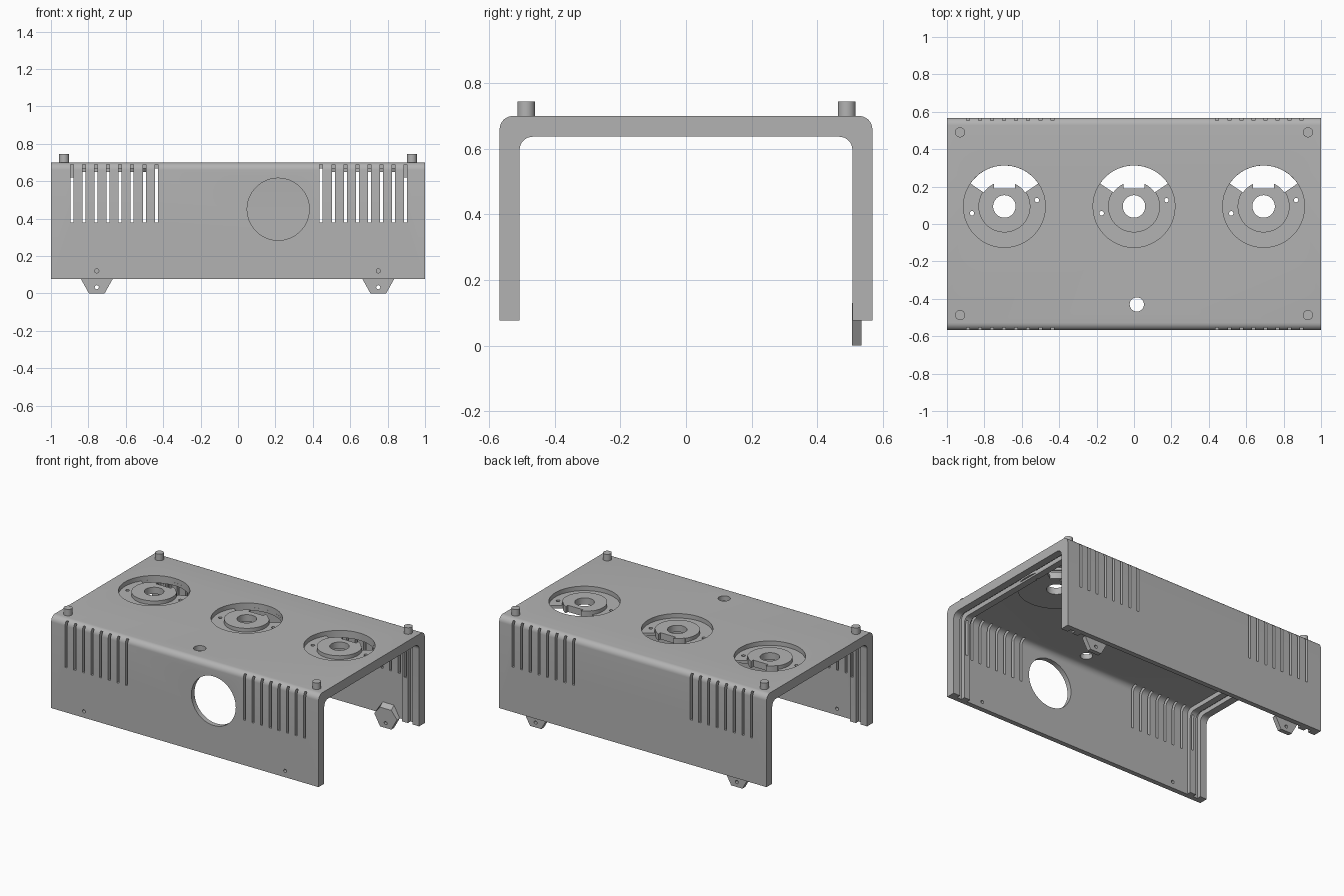
import bpy, bmesh
from math import sin, cos, pi, radians

cube = bpy.data.objects.get("Cube")
if cube:
    bpy.data.objects.remove(cube, do_unlink=True)

grey = bpy.data.materials.new("plain grey")
grey.use_nodes = True
colour = (0.45, 0.45, 0.45, 1)
grey.diffuse_color = colour
grey.node_tree.nodes["Principled BSDF"].inputs["Base Color"].default_value = colour

PLACE = {"x": lambda u, v, d: (d, u, v),
         "y": lambda u, v, d: (u, d, v),
         "z": lambda u, v, d: (u, v, d)}


def prism(points, axis, low, high):
    """Outline and depth range of one straight extrusion."""
    return points, axis, low, high


def arc(cx, cy, r, start, end, steps):
    return [(cx + r * cos(radians(start + (end - start) * i / steps)),
             cy + r * sin(radians(start + (end - start) * i / steps)))
            for i in range(steps + 1)]


def disc(u, v, r, axis, low, high, sides=48):
    return prism(arc(u, v, r, 0, 360, sides)[:-1], axis, low, high)


def box(x0, x1, y0, y1, z0, z1):
    return prism([(x0, y0), (x1, y0), (x1, y1), (x0, y1)], "z", z0, z1)


def arch(half, top, bottom, r, low, high):
    """Solid block with rounded upper edges, running along x."""
    outline = [(half, bottom)] + arc(half - r, top - r, r, 0, 90, 8)
    outline += arc(r - half, top - r, r, 90, 180, 8) + [(-half, bottom)]
    return prism(outline, "x", low, high)


def build(name, prisms):
    bm = bmesh.new()
    for points, axis, low, high in prisms:
        ends = [[bm.verts.new(PLACE[axis](u, v, d)) for u, v in points]
                for d in (low, high)]
        n = len(points)
        bm.faces.new(ends[0])
        bm.faces.new(ends[1][::-1])
        for i in range(n):
            j = (i + 1) % n
            bm.faces.new((ends[0][j], ends[0][i], ends[1][i], ends[1][j]))
    bmesh.ops.recalc_face_normals(bm, faces=bm.faces)
    mesh = bpy.data.meshes.new(name)
    bm.to_mesh(mesh)
    bm.free()
    mesh.materials.append(grey)
    obj = bpy.data.objects.new(name, mesh)
    bpy.context.collection.objects.link(obj)
    return obj


def combine(obj, operation, prisms):
    """Apply one boolean step and discard its helper."""
    helper = build("helper", prisms)
    helper.hide_render = True
    mod = obj.modifiers.new("step", "BOOLEAN")
    mod.operation = operation
    mod.solver = "EXACT"
    mod.object = helper
    bpy.context.view_layer.objects.active = obj
    bpy.ops.object.modifier_apply(modifier=mod.name)
    bpy.data.objects.remove(helper, do_unlink=True)


def smooth(obj):
    bpy.ops.object.select_all(action="DESELECT")
    obj.select_set(True)
    bpy.context.view_layer.objects.active = obj
    bpy.ops.object.shade_smooth_by_angle(angle=radians(30))


# Folded housing: thick end rims, panel grooves and a thinner middle
BOTTOM, TOP, HALF = 0.077, 0.70, 0.568
housing = build("housing", [arch(HALF, TOP, BOTTOM, 0.04, -1, 1)])
combine(housing, "DIFFERENCE", [arch(0.507, 0.637, -0.1, 0.04, -1.1, 1.1)])
combine(housing, "DIFFERENCE", [arch(0.535, 0.667, -0.2, 0.04, a, b)
                                for a, b in ((-0.95, -0.915), (-0.87, 0.87), (0.915, 0.95))])

# Round sockets in the top: boss, recess, raised ring
SOCKETS, CY = (-0.693, 0, 0.693), 0.094
combine(housing, "UNION", [disc(x, CY, 0.235, "z", 0.65, 0.685) for x in SOCKETS])
combine(housing, "DIFFERENCE", [disc(x, CY, 0.219, "z", 0.67, 0.8) for x in SOCKETS])
combine(housing, "UNION", [disc(x, CY, 0.139, "z", 0.655, 0.695) for x in SOCKETS])

# Curved window, key notch, centre bore and screw holes of each socket
combine(housing, "DIFFERENCE", [
    prism(arc(x, CY, 0.2185, 34, 146, 24) + arc(x, CY, 0.133, 146, 34, 24), "z", 0.6, 0.696)
    for x in SOCKETS])
combine(housing, "DIFFERENCE", [box(x - 0.056, x + 0.056, CY + 0.097, CY + 0.15, 0.6, 0.75)
                                for x in SOCKETS])
holes = [disc(0.015, -0.43, 0.038, "z", 0.6, 0.8)]
for x in SOCKETS:
    holes.append(disc(x, CY, 0.06, "z", 0.6, 0.8))
    for a in (11, 192):
        holes.append(disc(x + 0.177 * cos(radians(a)), CY + 0.177 * sin(radians(a)),
                          0.012, "z", 0.6, 0.8, 16))
combine(housing, "DIFFERENCE", holes)

# Vent slots near both ends of the front and back walls
slots = []
for first in (-0.888, 0.445):
    for i in range(8):
        x = first + i * 0.0645
        for y0, y1 in ((-0.6, -0.5), (0.5, 0.6)):
            slots.append(box(x - 0.008, x + 0.008, y0, y1, 0.38, 0.69))
combine(housing, "DIFFERENCE", slots)

# Large round opening and screw holes in the front wall
combine(housing, "DIFFERENCE", [disc(0.215, 0.45, 0.166, "y", -0.6, -0.5, 64)]
        + [disc(x, 0.12, 0.011, "y", -0.6, -0.5, 16) for x in (-0.755, 0.75)])
smooth(housing)

# Pegs on the top corners
for side, x in (("right", -0.93), ("left", 0.93)):
    for end, y in (("front", -0.487), ("back", 0.49)):
        smooth(build(f"{end}_{side}_peg", [disc(x, y, 0.027, "z", 0.69, 0.744, 24)]))

# Mounting tabs inside the back wall, with sloped tops
for side, x in (("right", -0.755), ("left", 0.75)):
    outline = [(x - 0.042, 0), (x + 0.042, 0), (x + 0.085, 0.077),
               (x + 0.042, 0.155), (x - 0.042, 0.155), (x - 0.085, 0.077)]
    tab = build(f"{side}_mounting_tab", [prism(outline, "y", 0.506, 0.5355)])
    for v in tab.data.vertices:
        if v.co.z > 0.1 and v.co.y < 0.52:
            v.co.z -= 0.025
    combine(tab, "DIFFERENCE", [disc(x, 0.033, 0.011, "y", 0.4, 0.6, 16)])
    smooth(tab)
